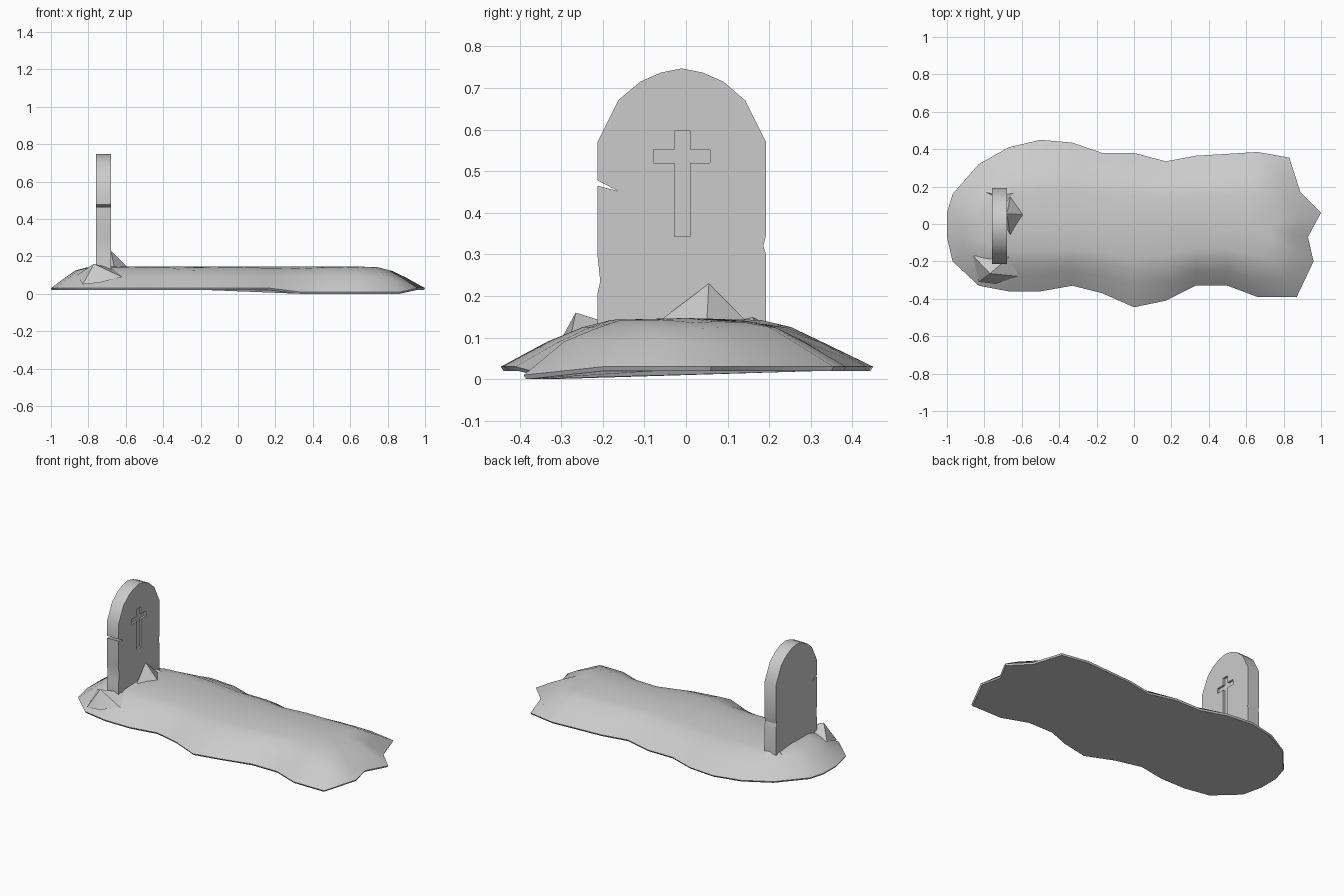
import bpy, bmesh, math, random

if "Cube" in bpy.data.objects:
    bpy.data.objects.remove(bpy.data.objects["Cube"])

random.seed(4)


def make_object(name, bm, angle=30):
    bmesh.ops.recalc_face_normals(bm, faces=bm.faces)
    mesh = bpy.data.meshes.new(name)
    bm.to_mesh(mesh)
    bm.free()
    ob = bpy.data.objects.new(name, mesh)
    bpy.context.collection.objects.link(ob)
    bpy.ops.object.select_all(action='DESELECT')
    ob.select_set(True)
    bpy.context.view_layer.objects.active = ob
    bpy.ops.object.shade_smooth_by_angle(angle=math.radians(angle))
    return ob


def prism(name, profile, x0, x1):
    """Extrude a (y, z) outline along x."""
    bm = bmesh.new()
    a = [bm.verts.new((x0, y, z)) for y, z in profile]
    b = [bm.verts.new((x1, y, z)) for y, z in profile]
    bm.faces.new(a)
    bm.faces.new(b)
    for i in range(len(a)):
        j = (i + 1) % len(a)
        bm.faces.new((a[i], a[j], b[j], b[i]))
    return make_object(name, bm)


def clod(name, apex, base):
    """Pointed heap of soil over a base loop."""
    bm = bmesh.new()
    top = bm.verts.new(apex)
    ring = [bm.verts.new(p) for p in base]
    for i in range(len(ring)):
        bm.faces.new((ring[i], ring[(i + 1) % len(ring)], top))
    bm.faces.new(ring)
    return make_object(name, bm)


# Earth mound: ragged rim pulled in ring by ring towards a central spine
rim = [(-1, .06), (-.97, .16), (-.83, .32), (-.67, .41), (-.5, .45), (-.33, .435),
       (-.17, .38), (0, .38), (.17, .335), (.33, .365), (.5, .375), (.66, .385),
       (.83, .355), (.89, .17), (1, .06), (.93, -.07), (.96, -.2), (.87, -.39),
       (.66, -.39), (.5, -.33), (.33, -.33), (.17, -.41), (0, -.445), (-.17, -.37),
       (-.33, -.33), (-.5, -.36), (-.67, -.36), (-.83, -.33), (-.97, -.2), (-1, -.07)]
levels = [(.985, .02), (1, .03), (.75, .088), (.56, .125), (.4, .139), (0, .147)]
bm = bmesh.new()
rings = []
for f, z in levels:
    ring = []
    for x, y in rim:
        sx = min(max(x, -.7), .6)
        dip = .02 if (y < -.25 and .3 < x < .9 and z < .05) else 0
        bump = random.uniform(-.004, .004) if .05 < z < .145 else 0
        ring.append(bm.verts.new((sx + (x - sx) * f, y * f, z - dip + bump)))
    rings.append(ring)
bm.faces.new(rings[0])
for a, b in zip(rings, rings[1:]):
    for i in range(len(rim)):
        j = (i + 1) % len(rim)
        bm.faces.new((a[i], a[j], b[j], b[i]))
bmesh.ops.remove_doubles(bm, verts=rings[-1], dist=.001)
make_object("earth_mound", bm, 40)

# Soil heaped around the stone
clod("soil_heap_front", (-.68, .055, .23),
     [(-.59, .05, .14), (-.66, .15, .135), (-.74, .06, .12), (-.66, -.07, .135)])
clod("soil_heap_side", (-.77, -.265, .16),
     [(-.62, -.28, .09), (-.66, -.17, .13), (-.86, -.17, .10), (-.83, -.31, .05), (-.74, -.32, .06)])
clod("soil_heap_back", (-.72, .155, .158),
     [(-.6, .17, .13), (-.7, .25, .11), (-.8, .17, .12), (-.68, .08, .13)])

# Chipped, round-topped headstone
stone = prism("headstone", [
    (.192, .11), (.192, .3), (.186, .32), (.192, .345), (.192, .57), (.142, .67),
    (.09, .715), (.04, .737), (-.01, .747), (-.06, .737), (-.11, .715), (-.163, .67),
    (-.213, .57), (-.213, .478), (-.163, .452), (-.213, .465), (-.213, .3),
    (-.206, .235), (-.213, .205), (-.213, .11)], -.76, -.68)

# Cross cut into the face of the stone
cutter = prism("cross_cutter", [
    (-.028, .343), (.01, .343), (.01, .52), (.058, .52), (.058, .552), (.01, .552),
    (.01, .597), (-.028, .597), (-.028, .552), (-.078, .552), (-.078, .52), (-.028, .52)],
    -.692, -.66)
cutter.hide_render = True
mod = stone.modifiers.new("engraving", 'BOOLEAN')
mod.operation = 'DIFFERENCE'
mod.solver = 'EXACT'
mod.object = cutter
bpy.context.view_layer.objects.active = stone
bpy.ops.object.modifier_apply(modifier=mod.name)
bpy.data.objects.remove(cutter)
